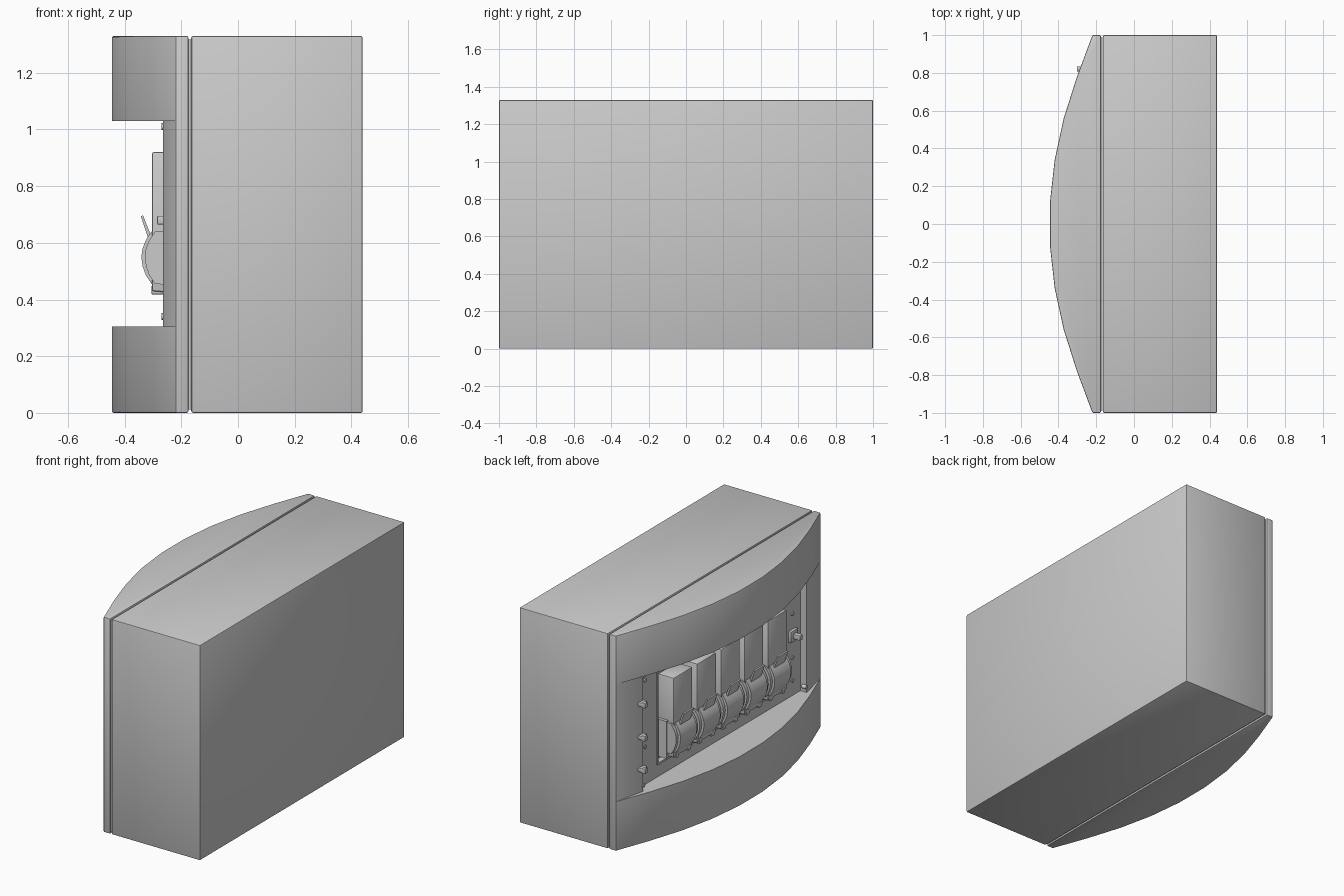
import bpy, bmesh, math

if "Cube" in bpy.data.objects:
    bpy.data.objects.remove(bpy.data.objects["Cube"])

def finish(ob, angle=30):
    """Apply modifiers and shade smooth with sharp edges kept."""
    dg = bpy.context.evaluated_depsgraph_get()
    me = bpy.data.meshes.new_from_object(ob.evaluated_get(dg))
    ob.modifiers.clear()
    ob.data = me
    bpy.ops.object.select_all(action='DESELECT')
    ob.select_set(True)
    bpy.context.view_layer.objects.active = ob
    bpy.ops.object.shade_smooth_by_angle(angle=math.radians(angle))
    return ob

def prism(name, pts, lo, hi, axis='z', bevel=0.0, done=True):
    """Extrude a plan (x, y) along z, or a side profile (x, z) along y."""
    bm = bmesh.new()
    put = (lambda p, t: (p[0], p[1], t)) if axis == 'z' else (lambda p, t: (p[0], t, p[1]))
    a = [bm.verts.new(put(p, lo)) for p in pts]
    b = [bm.verts.new(put(p, hi)) for p in pts]
    n = len(pts)
    bm.faces.new(a)
    bm.faces.new(b)
    for i in range(n):
        bm.faces.new((a[i], a[(i + 1) % n], b[(i + 1) % n], b[i]))
    bmesh.ops.recalc_face_normals(bm, faces=bm.faces)
    me = bpy.data.meshes.new(name)
    bm.to_mesh(me)
    bm.free()
    ob = bpy.data.objects.new(name, me)
    bpy.context.collection.objects.link(ob)
    if bevel:
        m = ob.modifiers.new('bevel', 'BEVEL')
        m.width, m.segments = bevel, 2
        m.limit_method, m.angle_limit = 'ANGLE', math.radians(40)
    return finish(ob) if done else ob

def box(name, x0, x1, y0, y1, z0, z1, bevel=0.0, done=True):
    return prism(name, [(x0, y0), (x1, y0), (x1, y1), (x0, y1)], z0, z1, 'z', bevel, done)

def cut(ob, cutter):
    m = ob.modifiers.new('cut', 'BOOLEAN')
    m.operation, m.solver, m.object = 'DIFFERENCE', 'EXACT', cutter
    cutter.hide_render = True

H = 1.33

# rear housing and the recessed seam behind the cover
box('housing', -0.165, 0.44, -1, 1, 0, H, 0.007)
box('seam_core', -0.185, -0.155, -0.988, 0.988, 0.012, H - 0.012)

# bowed front cover, nine-sided arc in plan
arc = [(-0.22, 1), (-0.302, 0.78), (-0.372, 0.56), (-0.42, 0.34), (-0.445, 0.115)]
arc += [(x, -y) for x, y in reversed(arc)]
cover = prism('front_cover', arc + [(-0.175, -1), (-0.175, 1)], 0, H, 'z', 0.006, False)

# window band across the cover, leaving sloped end plates, and the device opening
slope = [(-0.20875, 1.05), (-0.265, 0.8), (-0.222, 0.8)]
band = prism('band_cutter', [(-0.6, 1.05)] + slope
             + [(x, -y) for x, y in reversed(slope)] + [(-0.6, -1.05)],
             0.305, 1.03, 'z', 0, False)
opening = box('opening_cutter', -0.3, -0.19, -0.595, 0.595, 0.39, 0.945, 0, False)
cut(cover, band)
cut(cover, opening)
finish(cover)
for c in (band, opening):
    bpy.data.objects.remove(c)

# raised rim around the device opening
for s in (-1, 1):
    y = s * 0.6
    box('opening_rim_side', -0.228, -0.2, y - 0.006, y + 0.006, 0.384, 0.951)
for z in (0.387, 0.948):
    box('opening_rim_level', -0.228, -0.2, -0.594, 0.594, z - 0.006, z + 0.006)

# five circuit breakers
bulge = [(-0.2, 0.645), (-0.305, 0.64), (-0.325, 0.61), (-0.337, 0.58), (-0.341, 0.55),
         (-0.336, 0.515), (-0.325, 0.485), (-0.305, 0.455), (-0.2, 0.45)]
cheek = [(x + 0.012 if x < -0.3 else x, z) for x, z in bulge]
lever = [(-0.305, 0.62), (-0.335, 0.697), (-0.343, 0.694), (-0.318, 0.62)]
for i in range(5):
    yc = (i - 2) * 0.23
    def part(name, pts, w, bevel=0.0, off=0.0):
        prism(name, pts, yc + off - w / 2, yc + off + w / 2, 'y', bevel)
    part('breaker_body', [(-0.303, 0.43), (-0.19, 0.42), (-0.19, 0.92), (-0.303, 0.92)], 0.185, 0.006)
    part('breaker_base', [(-0.265, 0.42), (-0.19, 0.42), (-0.19, 0.65), (-0.265, 0.65)], 0.222)
    part('breaker_bulge', bulge, 0.16)
    part('breaker_lever', lever, 0.1)
    for s in (-1, 1):
        part('breaker_cheek', cheek, 0.02, 0, s * 0.095)
        part('breaker_foot', [(-0.305, 0.418), (-0.25, 0.418), (-0.25, 0.45), (-0.305, 0.45)],
             0.03, 0.003, s * 0.06)

def stud(name, x, y, z, r, depth):
    """Small round head facing -x."""
    bpy.ops.mesh.primitive_cylinder_add(vertices=16, radius=r, depth=depth, location=(x, y, z),
                                        rotation=(0, math.pi / 2, 0))
    ob = bpy.context.object
    ob.name = name
    finish(ob)

for s in (-1, 1):
    # door pivots at the corners of the end plates
    for z in (0.34, 1.01):
        stud('door_pivot', -0.255, s * 0.795, z, 0.012, 0.03)
    # panel screws
    for z in (0.40, 0.54, 0.81, 0.95):
        stud('panel_screw', -0.222, s * 0.72, z, 0.011, 0.014)

# hinge clips on one end plate
for z in (0.45, 0.65, 0.855):
    box('hinge_clip', -0.285, -0.25, 0.785, 0.835, z - 0.012, z + 0.012, 0.003)
    box('hinge_tip', -0.303, -0.28, 0.808, 0.835, z - 0.016, z + 0.016, 0.003)

# latch at the opposite end
box('latch_plate', -0.24, -0.215, -0.755, -0.685, 0.645, 0.715, 0.003)
box('latch_hook', -0.285, -0.235, -0.735, -0.705, 0.665, 0.695, 0.003)
